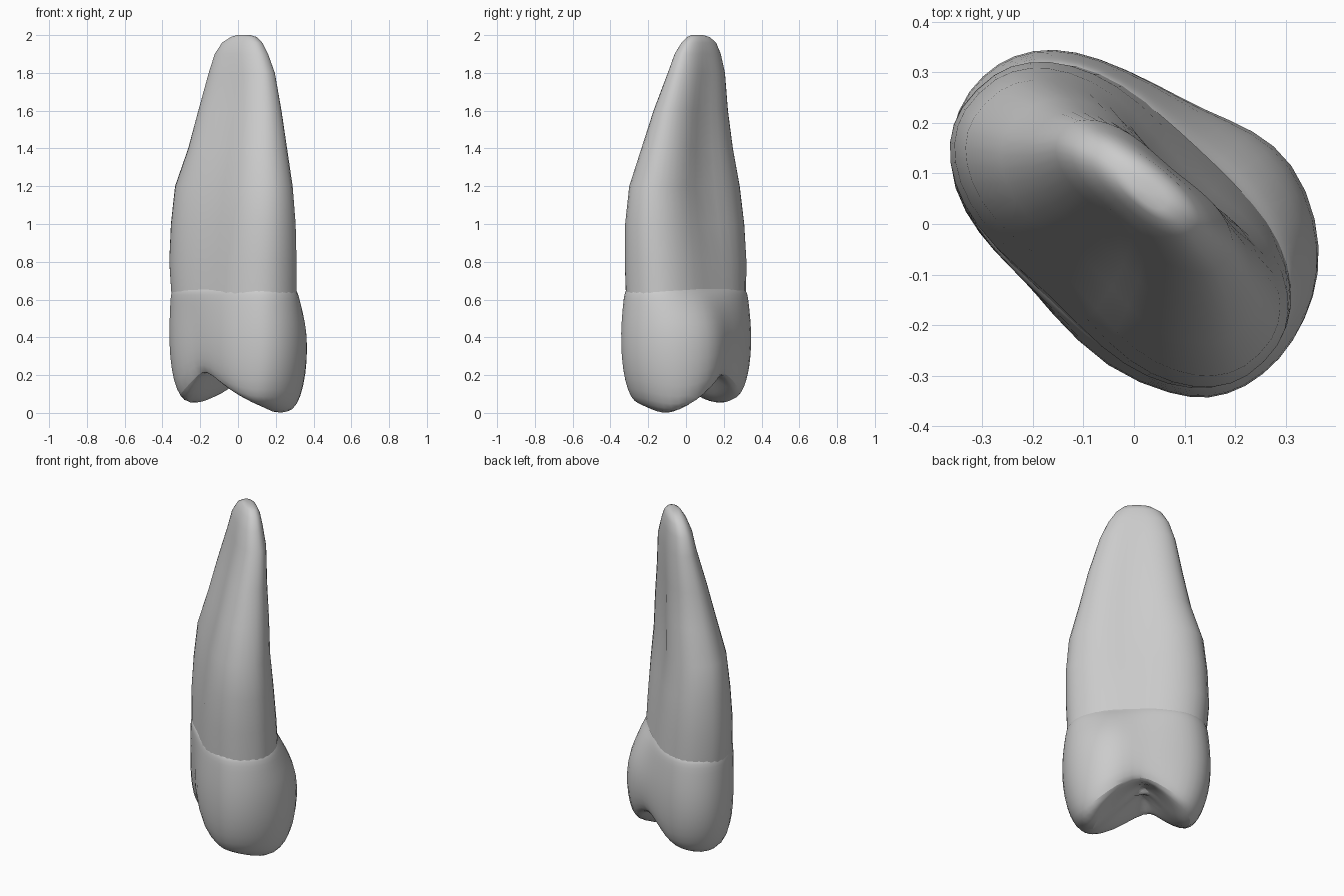
import bpy, math
from mathutils import Vector

cube = bpy.data.objects.get("Cube")
if cube:
    bpy.data.objects.remove(cube)

# One plain grey for the whole tooth
grey = bpy.data.materials.new("plain_grey")
grey.use_nodes = True
grey.diffuse_color = (0.6, 0.6, 0.6, 1)
grey.node_tree.nodes["Principled BSDF"].inputs["Base Color"].default_value = (0.6, 0.6, 0.6, 1)

DIAG = math.sqrt(0.5)   # long axis u runs along +x -y, short axis v along +x +y


def to_uv(x, y):
    return (x - y) * DIAG, (x + y) * DIAG


def to_xy(u, v):
    return (u + v) * DIAG, (v - u) * DIAG


def loft(name, rings, levels, cap_top):
    """Skin a stack of equal rings, listed from top to bottom, and close one end."""
    n = len(rings[0])
    verts = [p for ring in rings for p in ring]
    faces = []
    for k in range(len(rings) - 1):
        for i in range(n):
            a, b = k * n + i, k * n + (i + 1) % n
            faces.append((a, a + n, b + n, b))
    start = 0 if cap_top else len(verts) - n
    c = len(verts)
    verts.append(tuple(sum((Vector(p) for p in verts[start:start + n]), Vector()) / n))
    for i in range(n):
        a, b = start + i, start + (i + 1) % n
        faces.append((c, a, b) if cap_top else (c, b, a))
    mesh = bpy.data.meshes.new(name)
    mesh.from_pydata(verts, [], faces)
    mesh.materials.append(grey)
    obj = bpy.data.objects.new(name, mesh)
    bpy.context.collection.objects.link(obj)
    bpy.ops.object.select_all(action='DESELECT')
    obj.select_set(True)
    bpy.context.view_layer.objects.active = obj
    if levels:
        smooth = obj.modifiers.new("smooth", 'SUBSURF')
        smooth.levels = smooth.render_levels = levels
    bpy.ops.object.shade_smooth_by_angle(angle=math.radians(50))


# Root: flattened, fluted sections tapering to a blade-like tip
# height, half length, half width, centre x, centre y, flute depth, skew
ROOT = [
    (2.0, .04, .02, .03, .06, 0, .09), (1.99, .08, .036, .03, .065, 0, .09),
    (1.96, .125, .052, .022, .068, 0, .09), (1.9, .166, .07, .018, .062, .05, .09),
    (1.8, .205, .088, .02, .055, .12, .09), (1.6, .258, .12, .01, .025, .18, .07),
    (1.4, .306, .155, -.002, .006, .22, .05), (1.2, .367, .185, -.022, -.008, .2, .04),
    (1.0, .387, .207, -.025, -.007, .16, .03), (.8, .39, .22, -.027, -.002, .1, .03),
    (.6, .378, .224, -.02, 0, .06, .03),
]


def root_point(row, t):
    z, a, b, cx, cy, flute, skew = row
    c, s = math.cos(t), math.sin(t)
    u = a * math.copysign(abs(c) ** .85, c)
    v = b * math.copysign(abs(s) ** .85, s)
    v *= 1 - flute * math.exp(-5 * (u / a) ** 2)
    x, y = to_xy(u, v + skew * u)
    return x + cx, y + cy, z


SIDES = 40
loft("root", [[root_point(row, math.tau * i / SIDES) for i in range(SIDES)]
              for row in ROOT], 0, True)

# Crown: widest outline, counter-clockwise from above
OUTLINE = [
    (.37, -.1), (.367, .01), (.32, .125), (.24, .19), (.14, .225), (.04, .28),
    (-.07, .33), (-.16, .35), (-.24, .335), (-.3, .295), (-.35, .23), (-.37, .12),
    (-.335, .02), (-.27, -.06), (-.22, -.1), (-.17, -.17), (-.055, -.29),
    (.08, -.34), (.15, -.347), (.22, -.325), (.29, -.27), (.34, -.19),
]
CUSPS = [(.22, -.1, -.035), (-.23, .17, .02)]


def biting_height(x, y, inner):
    """Two cone-like cusps meeting in a valley, with a deeper central pit."""
    u, v = to_uv(x, y)
    heights = []
    for cx, cy, tip in CUSPS:
        cu, cv = to_uv(cx, cy)
        heights.append(tip + math.hypot(.8 * (u - cu), .4 * (v - cv)))
    return min(heights) + .1 * inner * math.exp(-35 * u * u)


def neck_point(x, y):
    """Point of the root's lowest section lying in the same direction."""
    row = ROOT[-1]
    u, v = to_uv(x - row[3], y - row[4])
    return root_point(row, math.atan2((v - row[6] * u) / row[2], u / row[1]))


def neck_ring(z, blend, scale):
    """Ring between the full outline (blend 0) and the root section (blend 1)."""
    ring = []
    for x, y in OUTLINE:
        nx, ny, _ = neck_point(x, y)
        ring.append(((x + (nx - x) * blend) * scale, (y + (ny - y) * blend) * scale, z))
    return ring


def biting_ring(scale, drop):
    """Scaled outline; drop blends from the flat belly to the biting surface."""
    belly = .4
    ring = []
    for x, y in OUTLINE:
        px, py = x * scale, y * scale
        low = biting_height(px, py, max(0, 1 - scale))
        ring.append((px, py, belly + (low - belly) * drop))
    return ring


crown = [
    neck_ring(.655, 1, .99), neck_ring(.642, 1, 1.025), neck_ring(.61, .8, 1.03),
    neck_ring(.53, .42, 1.02), neck_ring(.43, .08, 1.013),
]
crown += [biting_ring(*step) for step in (
    (1.0, .35), (.945, .74), (.85, .97), (.74, 1), (.58, 1), (.4, 1), (.2, 1))]
loft("crown", crown, 1, False)
